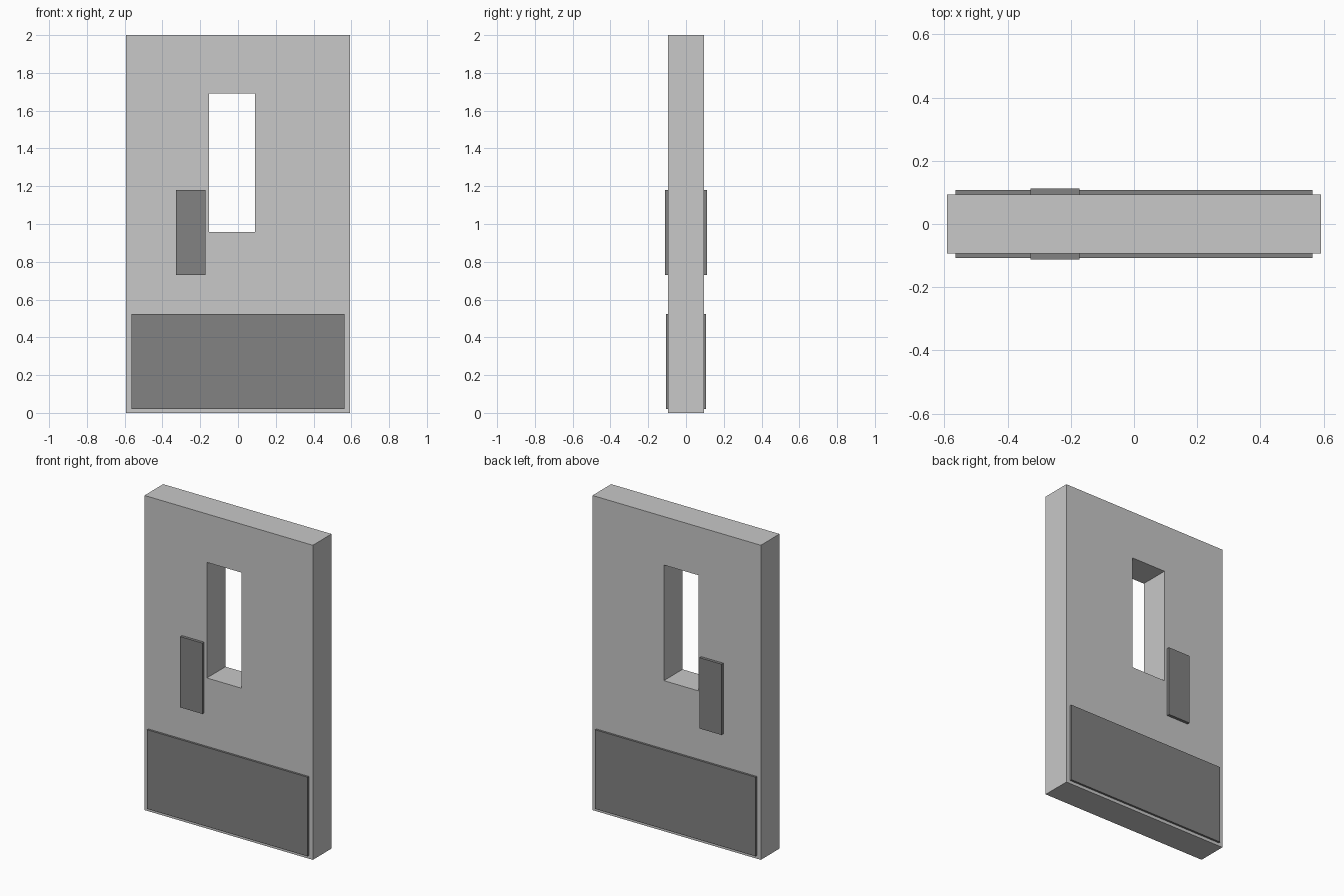
import bpy, bmesh

if "Cube" in bpy.data.objects:
    bpy.data.objects.remove(bpy.data.objects["Cube"])

DEPTH = 0.094  # half thickness of the door


def material(name, grey):
    m = bpy.data.materials.new(name)
    m.diffuse_color = (grey, grey, grey, 1)
    m.use_nodes = True
    m.node_tree.nodes["Principled BSDF"].inputs["Base Color"].default_value = m.diffuse_color
    return m


def add_object(name, bm, mat):
    bmesh.ops.recalc_face_normals(bm, faces=bm.faces)
    mesh = bpy.data.meshes.new(name)
    bm.to_mesh(mesh)
    bm.free()
    mesh.materials.append(mat)
    obj = bpy.data.objects.new(name, mesh)
    bpy.context.collection.objects.link(obj)


def rect_loop(bm, x0, x1, z0, z1, y):
    return [bm.verts.new((x, y, z)) for x, z in ((x0, z0), (x1, z0), (x1, z1), (x0, z1))]


def join_loops(bm, a, b):
    for i in range(4):
        j = (i + 1) % 4
        bm.faces.new((a[i], a[j], b[j], b[i]))


light = material("light grey", 0.578)
dark = material("dark grey", 0.223)

# Door slab with a window opening cut right through
bm = bmesh.new()
outer = [rect_loop(bm, -0.592, 0.592, 0, 2, y) for y in (-DEPTH, DEPTH)]
inner = [rect_loop(bm, -0.153, 0.09, 0.957, 1.692, y) for y in (-DEPTH, DEPTH)]
join_loops(bm, outer[0], outer[1])
join_loops(bm, inner[0], inner[1])
for o, i in zip(outer, inner):
    join_loops(bm, o, i)
add_object("door_slab", bm, light)

# Kick plates and push plates, one on each side of the door
PLATES = {
    "kick_plate": (-0.565, 0.565, 0.02, 0.523, 0.107),
    "push_plate": (-0.328, -0.172, 0.73, 1.18, 0.112),
}
for name, (x0, x1, z0, z1, y) in PLATES.items():
    for side, s in (("front", -1), ("back", 1)):
        bm = bmesh.new()
        near = rect_loop(bm, x0, x1, z0, z1, s * (DEPTH - 0.004))
        far = rect_loop(bm, x0, x1, z0, z1, s * y)
        join_loops(bm, near, far)
        bm.faces.new(near)
        bm.faces.new(far)
        add_object(f"{side}_{name}", bm, dark)
